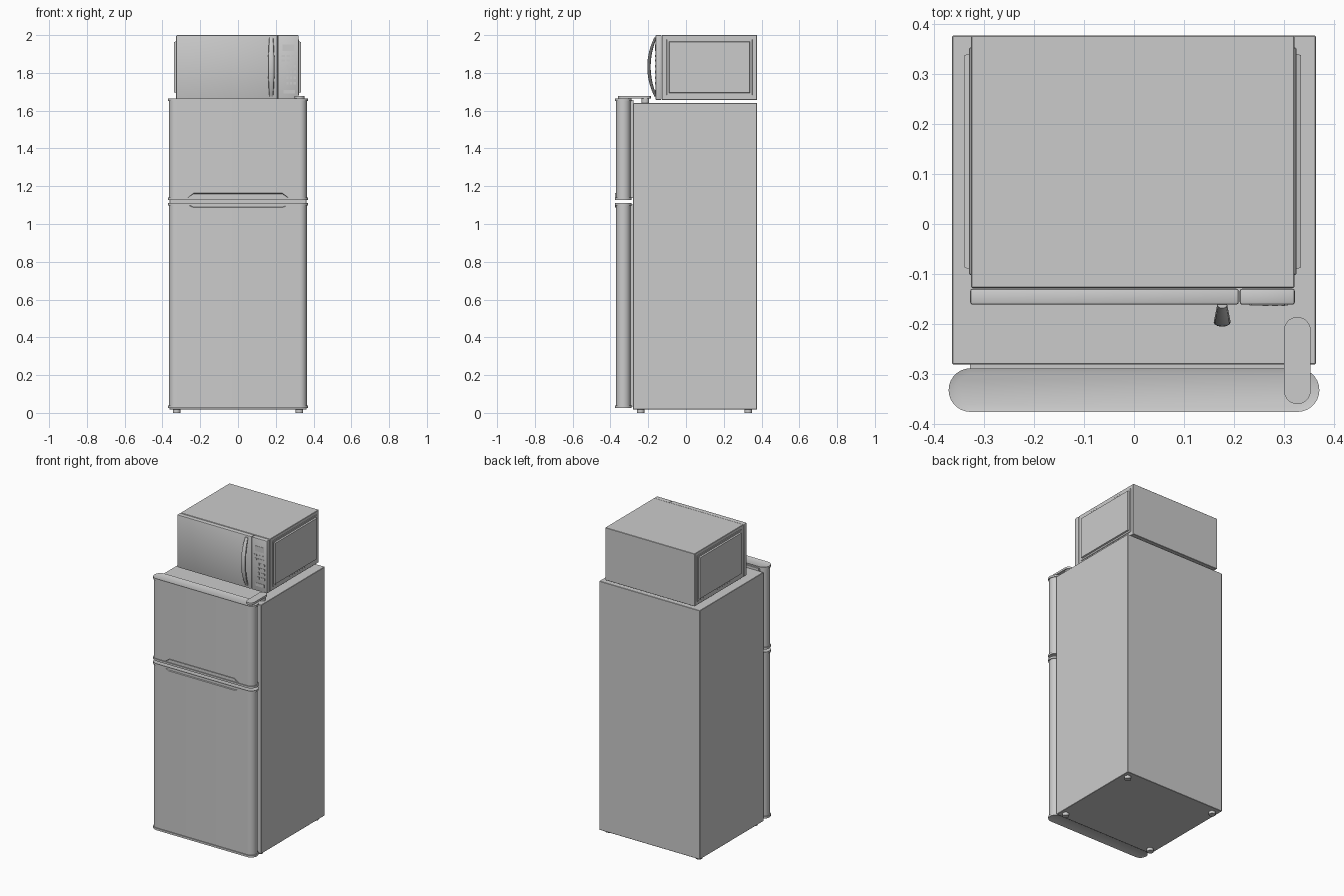
import bpy, bmesh, math
from mathutils import Vector

if "Cube" in bpy.data.objects:
    bpy.data.objects.remove(bpy.data.objects["Cube"])

grey = bpy.data.materials.new("appliance_grey")
grey.diffuse_color = (0.6, 0.6, 0.6, 1)
grey.use_nodes = True
grey.node_tree.nodes["Principled BSDF"].inputs["Base Color"].default_value = grey.diffuse_color


def finish(bm, name):
    bmesh.ops.recalc_face_normals(bm, faces=bm.faces)
    me = bpy.data.meshes.new(name)
    bm.to_mesh(me)
    bm.free()
    me.materials.append(grey)
    ob = bpy.data.objects.new(name, me)
    bpy.context.collection.objects.link(ob)
    return ob


def box(name, x, y, z, bevel=0.0, segs=2):
    bm = bmesh.new()
    bmesh.ops.create_cube(bm, size=1)
    for v in bm.verts:
        v.co = [(a[0] + a[1]) / 2 + c * (a[1] - a[0]) for c, a in zip(v.co, (x, y, z))]
    if bevel:
        bmesh.ops.bevel(bm, geom=bm.edges[:], offset=bevel, segments=segs,
                        profile=0.5, affect='EDGES')
    return finish(bm, name)


def prism(name, pts, depth, inset=None):
    """Extrude a planar outline by depth; optionally sink an inset panel in the end face."""
    bm = bmesh.new()
    d = Vector(depth)
    f = bm.faces.new([bm.verts.new(p) for p in pts])
    ext = bmesh.ops.extrude_face_region(bm, geom=[f], use_keep_orig=True)
    end = [g for g in ext['geom'] if isinstance(g, bmesh.types.BMFace)][0]
    bmesh.ops.translate(bm, verts=end.verts[:], vec=d)
    bmesh.ops.recalc_face_normals(bm, faces=bm.faces)
    if inset:
        width, sink = inset
        bmesh.ops.inset_region(bm, faces=[end], thickness=width)
        bmesh.ops.translate(bm, verts=end.verts[:], vec=-d.normalized() * sink)
    return finish(bm, name)


def stadium(cx, cy, half, r, z, axis='x', n=14):
    pts = []
    for side in (0, 1):
        for i in range(n + 1):
            a = -math.pi / 2 + math.pi * (side + i / n)
            u, v = (half if side == 0 else -half) + r * math.cos(a), r * math.sin(a)
            pts.append((cx + u, cy + v, z) if axis == 'x' else (cx - v, cy + u, z))
    return pts


def cylinder(name, x, y, z0, z1, r):
    bm = bmesh.new()
    bmesh.ops.create_cone(bm, cap_ends=True, segments=20, radius1=r, radius2=r, depth=z1 - z0)
    bmesh.ops.translate(bm, verts=bm.verts, vec=(x, y, (z0 + z1) / 2))
    return finish(bm, name)


# Fridge cabinet and feet
box("fridge_cabinet", (-0.363, 0.363), (-0.28, 0.376), (0.018, 1.64), 0.002, 1)
for sx in (-1, 1):
    for y in (-0.24, 0.33):
        cylinder("fridge_foot", sx * 0.325, y, 0.0, 0.02, 0.02)

# Doors with rounded ends, rimmed end caps and a seal behind
CY = -0.3315
for label, z0, z1 in (("lower", 0.025, 1.11), ("upper", 1.127, 1.664)):
    prism(label + "_door", stadium(0, CY, 0.3265, 0.038, z0 + 0.008),
          (0, 0, z1 - z0 - 0.016))
    prism(label + "_door_top_cap", stadium(0, CY, 0.3265, 0.0435, z1 - 0.013),
          (0, 0, 0.013), (0.012, 0.004))
    prism(label + "_door_bottom_cap", stadium(0, CY, 0.3265, 0.0435, z0 + 0.013),
          (0, 0, -0.013), (0.012, 0.004))
    box(label + "_door_seal", (-0.327, 0.327), (-0.30, -0.279), (z0 + 0.01, z1 - 0.008))

# Trapezoid grips where the doors meet
for label, z0, z1 in (("upper", 1.136, 1.163), ("lower", 1.103, 1.087)):
    outline = [(-0.272, -0.35, z0), (0.272, -0.35, z0),
               (0.235, -0.35, z1), (-0.235, -0.35, z1)]
    prism(label + "_door_grip", outline, (0, -0.025, 0), (0.005, 0.009))

# Top hinge
prism("hinge_cover", stadium(0.326, -0.2725, 0.0605, 0.0265, 1.664, 'y'), (0, 0, 0.013))
cylinder("hinge_post", 0.326, -0.215, 1.635, 1.667, 0.02)
cylinder("hinge_pin", 0.326, CY, 1.65, 1.667, 0.02)

# Microwave case, door and control panel
MZ = (1.657, 2.0)
box("microwave_case", (-0.325, 0.32), (-0.128, 0.376), MZ, 0.002, 1)
box("microwave_door", (-0.327, 0.209), (-0.161, -0.129), MZ, 0.005)
box("microwave_control_panel", (0.211, 0.321), (-0.161, -0.129), MZ, 0.005)

# Raised panels on the microwave sides, with tapered edges
for s in (-1, 1):
    x = 0.318 if s > 0 else -0.323
    box("side_panel_rim", sorted((x, x + s * 0.006)), (-0.102, 0.352), (1.682, 1.978), 0.002, 1)
    ys, zs = (-0.092, 0.342), (1.692, 1.968)
    outline = [(x, ys[0], zs[0]), (x, ys[1], zs[0]), (x, ys[1], zs[1]), (x, ys[0], zs[1])]
    panel = prism("side_panel", outline, (s * 0.015, 0, 0))
    for v in panel.data.vertices:
        if abs(v.co.x - x) > 0.01:
            v.co.y += 0.005 if v.co.y < 0.1 else -0.005
            v.co.z += 0.005 if v.co.z < 1.8 else -0.005

# Display and keypad
box("display", (0.235, 0.300), (-0.163, -0.158), (1.915, 1.95))
for row in range(4):
    for col in range(3):
        cx, cz = 0.262 + col * 0.019, 1.835 - row * 0.03
        box("key", (cx - 0.006, cx + 0.006), (-0.164, -0.159), (cz - 0.007, cz + 0.007))
for cz in (1.865, 1.89):
    for cx in (0.24, 0.266, 0.292):
        box("function_key", (cx - 0.009, cx + 0.009), (-0.163, -0.159), (cz - 0.005, cz + 0.005))
box("start_key", (0.24, 0.303), (-0.163, -0.159), (1.69, 1.71))

# Bowed microwave handle, lofted along an arc, widest and thickest mid-height
bm = bmesh.new()
N, M = 24, 12
rings = []
for i in range(N + 1):
    t = -1 + 2 * i / N
    bow = 1 - t * t
    w, th = 0.010 + 0.007 * bow, 0.007 + 0.002 * bow
    y = -0.161 - 0.035 * bow
    rings.append([bm.verts.new((0.176 + w * math.cos(a), y + th * math.sin(a), 1.832 + 0.156 * t))
                  for a in (2 * math.pi * k / M for k in range(M))])
for a, b in zip(rings, rings[1:]):
    for k in range(M):
        bm.faces.new((a[k], a[(k + 1) % M], b[(k + 1) % M], b[k]))
bm.faces.new(rings[0])
bm.faces.new(rings[-1])
finish(bm, "microwave_handle")

# Smooth shading on rounded surfaces, crisp edges elsewhere
for ob in bpy.context.collection.objects:
    ob.select_set(True)
    bpy.context.view_layer.objects.active = ob
bpy.ops.object.shade_smooth_by_angle(angle=math.radians(30))
